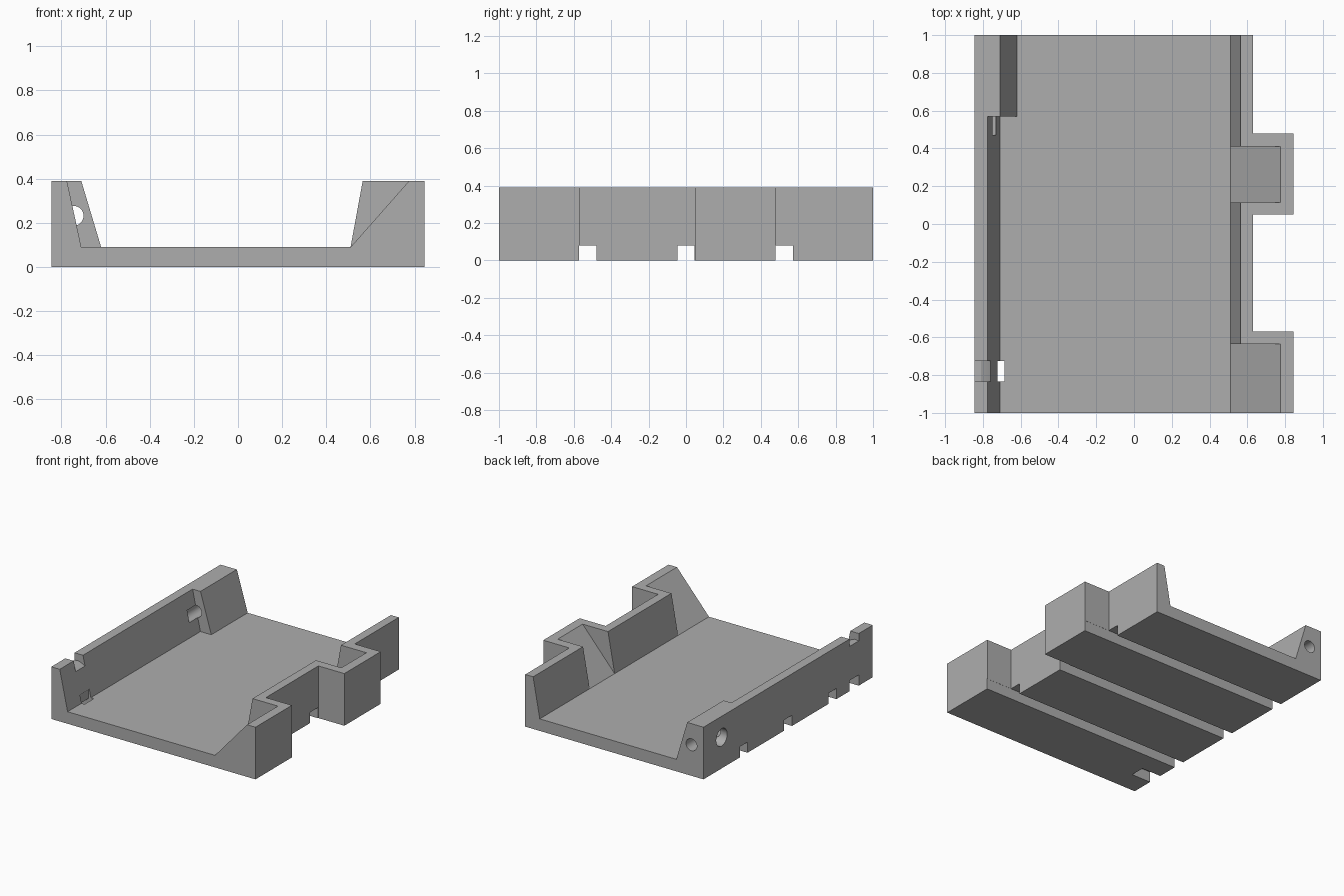
import bpy
import bmesh
import math
from mathutils import Matrix, Vector

if "Cube" in bpy.data.objects:
    bpy.data.objects.remove(bpy.data.objects["Cube"])

grey = bpy.data.materials.new("plain grey")
grey.use_nodes = True
grey.diffuse_color = (0.42, 0.42, 0.42, 1)
grey.node_tree.nodes["Principled BSDF"].inputs["Base Color"].default_value = (0.42, 0.42, 0.42, 1)


def make_object(name, bm):
    bmesh.ops.recalc_face_normals(bm, faces=bm.faces)
    mesh = bpy.data.meshes.new(name)
    bm.to_mesh(mesh)
    bm.free()
    mesh.materials.append(grey)
    obj = bpy.data.objects.new(name, mesh)
    bpy.context.collection.objects.link(obj)
    return obj


def prism(name, points, offset):
    """Extrude a closed outline of 3D points along an offset."""
    bm = bmesh.new()
    face = bm.faces.new([bm.verts.new(p) for p in points])
    new = bmesh.ops.extrude_face_region(bm, geom=[face])["geom"]
    verts = [v for v in new if isinstance(v, bmesh.types.BMVert)]
    bmesh.ops.translate(bm, verts=verts, vec=Vector(offset))
    return make_object(name, bm)


def along_y(name, profile, y0, y1):
    return prism(name, [(x, y0, z) for x, z in profile], (0, y1 - y0, 0))


def box(name, x0, x1, y0, y1, z0, z1):
    return along_y(name, [(x0, z0), (x1, z0), (x1, z1), (x0, z1)], y0, y1)


def rod(name, centre, radius, length, axis):
    bm = bmesh.new()
    turn = Vector((0, 0, 1)).rotation_difference(Vector(axis)).to_matrix().to_4x4()
    bmesh.ops.create_cone(bm, cap_ends=True, segments=32, radius1=radius, radius2=radius,
                          depth=length, matrix=Matrix.Translation(centre) @ turn)
    return make_object(name, bm)


W, H, FLOOR, OVER = 0.845, 0.39, 0.09, 0.5


def slope(x_low, x_high):
    """Points of a sloping wall face, carried on above the wall top."""
    t = (OVER - FLOOR) / (H - FLOOR)
    return (x_low, FLOOR), (x_low + (x_high - x_low) * t, OVER)


# Solid tray body with two bulges on the left side
plan = [(-W, -1), (W, -1), (W, -0.57), (0.63, -0.57), (0.63, 0.05), (W, 0.05),
        (W, 0.48), (0.63, 0.48), (0.63, 1), (-W, 1)]
tray = prism("tray", [(x, y, 0) for x, y in plan], (0, 0, H))

cutters = []

# Main channel between the sloping walls
right_low, right_high = slope(-0.62, -0.71)
left_low, left_high = slope(0.51, 0.565)
cutters.append(along_y("channel_cutter", [right_low, left_low, left_high, right_high], -1.1, 1.1))

# Thinner part of the right wall
thin_low, thin_high = slope(-0.71, -0.775)
cutters.append(along_y("thin_wall_cutter", [thin_low, (0, FLOOR), (0, OVER), thin_high], -1.1, 0.57))

# Ramped pockets inside the bulges
ramp_low, ramp_high = slope(0.51, 0.775)
for y0, y1 in ((-1.1, -0.635), (0.115, 0.41)):
    cutters.append(along_y("ramp_cutter", [(0.2, FLOOR), ramp_low, ramp_high, (0.2, OVER)], y0, y1))

# Grooves across the underside
for y in (-0.525, 0, 0.525):
    cutters.append(box("groove_cutter", -1, 1, y - 0.046, y + 0.046, -0.1, 0.08))

# Strap slot: under the wall, up through the floor, and over the wall top
strap = [(-1, -0.1), (-0.685, -0.1), (-0.685, 0.15), (-0.728, 0.15), (-0.728, 0.08), (-1, 0.08)]
cutters.append(along_y("strap_slot_cutter", strap, -0.835, -0.725))
saddle = [(-1, 0.33), (-W, 0.335), (-0.81, 0.338), (-0.78, 0.326), (-0.7, 0.28), (-0.7, OVER), (-1, OVER)]
cutters.append(along_y("strap_saddle_cutter", saddle, -0.835, -0.725))

# Cable holes in the thick end of the right wall
cutters.append(rod("long_hole_cutter", (-0.745, 0.785, 0.232), 0.045, 0.63, (0, 1, 0)))
cutters.append(rod("side_hole_cutter", (-0.85, 0.785, 0.232), 0.065, 0.2, (1, 0, 0)))

bpy.ops.object.select_all(action='DESELECT')
bpy.context.view_layer.objects.active = tray
tray.select_set(True)
for cutter in cutters:
    cutter.hide_render = True
    mod = tray.modifiers.new("cut", 'BOOLEAN')
    mod.operation = 'DIFFERENCE'
    mod.solver = 'EXACT'
    mod.object = cutter
    bpy.ops.object.modifier_apply(modifier=mod.name)
    bpy.data.objects.remove(cutter)

bpy.ops.object.shade_smooth_by_angle(angle=math.radians(25))
